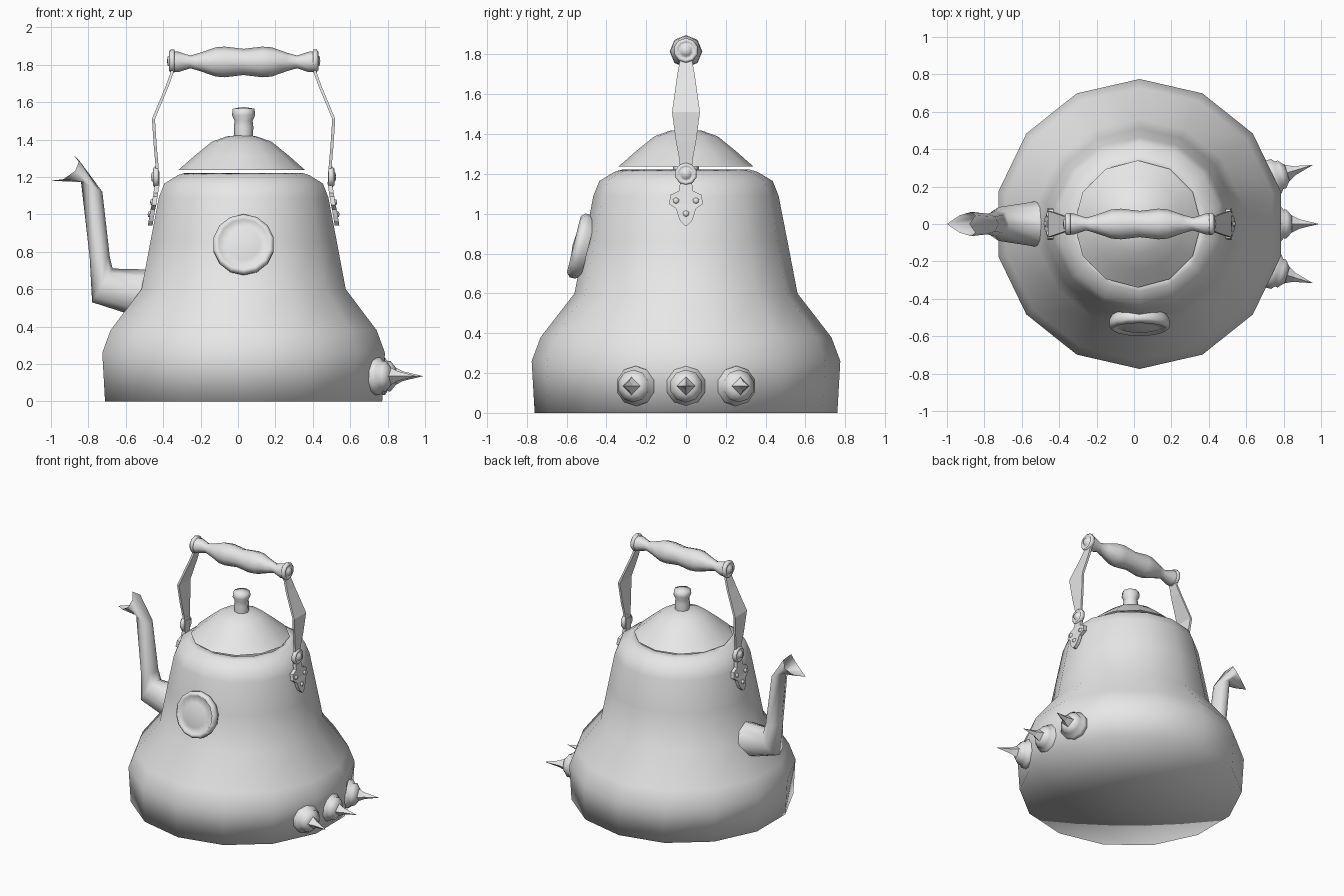
import bpy, bmesh, math
from mathutils import Matrix, Vector

if "Cube" in bpy.data.objects:
    bpy.data.objects.remove(bpy.data.objects["Cube"])

CX = 0.03  # the body axis sits slightly right of centre
grey = bpy.data.materials.new("light grey metal")
grey.diffuse_color = (0.8, 0.8, 0.8, 1)
grey.use_nodes = True
grey.node_tree.nodes["Principled BSDF"].inputs["Base Color"].default_value = grey.diffuse_color


def finish(name, bm, smooth=True):
    bmesh.ops.recalc_face_normals(bm, faces=bm.faces[:])
    for f in bm.faces:
        f.smooth = smooth
    me = bpy.data.meshes.new(name)
    bm.to_mesh(me)
    bm.free()
    me.materials.append(grey)
    ob = bpy.data.objects.new(name, me)
    bpy.context.scene.collection.objects.link(ob)
    return ob


def bridge(bm, rings):
    for a, b in zip(rings, rings[1:]):
        n = max(len(a), len(b))
        for i in range(n):
            j = (i + 1) % n
            if len(a) == 1:
                bm.faces.new((a[0], b[j], b[i]))
            elif len(b) == 1:
                bm.faces.new((a[i], a[j], b[0]))
            else:
                bm.faces.new((a[i], a[j], b[j], b[i]))


def lathe(name, profile, sides, origin, axis=(0, 0, 1), smooth=True):
    """Turn (radius, height) points around an axis."""
    bm = bmesh.new()
    rot = Vector(axis).to_track_quat('Z', 'Y').to_matrix().to_4x4()
    mat = Matrix.Translation(origin) @ rot
    rings = []
    for r, z in profile:
        angles = [0] if r == 0 else [2 * math.pi * k / sides - math.pi / 2 for k in range(sides)]
        rings.append([bm.verts.new(mat @ Vector((r * math.cos(a), r * math.sin(a), z))) for a in angles])
    bridge(bm, rings)
    return finish(name, bm, smooth)


def plate(name, rows, side, thick=0.016):
    """Thin plate facing +-x from rows of (z, half width, distance from axis)."""
    bm = bmesh.new()
    rings = []
    for z, w, x in rows:
        corners = [(x, -w), (x, w), (x - thick, w), (x - thick, -w)]
        rings.append([bm.verts.new((CX + side * cx, y, z)) for cx, y in corners])
    bridge(bm, rings)
    bm.faces.new(rings[0])
    bm.faces.new(rings[-1])
    return finish(name, bm, False)


# Kettle body
lathe("body", [(0, 0), (0.76, 0), (0.775, 0.26), (0.73, 0.38), (0.56, 0.6), (0.51, 0.86),
               (0.465, 1.09), (0.435, 1.165), (0.36, 1.21), (0.32, 1.222), (0.3, 1.19)],
      14, (CX, 0, 0))

# Lid and knob
lathe("lid", [(0.34, 1.236), (0.25, 1.315), (0.16, 1.388), (0.08, 1.417), (0, 1.425)], 12, (0.02, 0, 0))
lathe("lid_knob", [(0.05, 1.4), (0.052, 1.47), (0.048, 1.5), (0.062, 1.53), (0.058, 1.565), (0, 1.575)],
      8, (0.03, 0, 0))

# Round front window
lathe("round_window", [(0.15, -0.03), (0.165, 0), (0.165, 0.025), (0.145, 0.045), (0.135, 0.03),
                       (0.09, 0.042), (0, 0.05)],
      14, (CX, -0.52, 0.835), (0, -math.cos(0.24), math.sin(0.24)))

# Spout: inner edge (x, z), outer edge (x, z), half width, sideways notch
bm = bmesh.new()
rings = []
for xi, zi, xo, zo, w, notch in [(-0.47, 0.705, -0.53, 0.45, 0.125, 0),
                                 (-0.67, 0.71, -0.78, 0.53, 0.09, 0),
                                 (-0.685, 0.77, -0.793, 0.77, 0.07, 0),
                                 (-0.725, 1.12, -0.84, 1.18, 0.055, 0),
                                 (-0.88, 1.32, -1.0, 1.18, 0.065, 0.07)]:
    ring = []
    for k in range(8):
        a = math.pi * k / 4
        t, s = (1 - math.cos(a)) / 2, math.sin(a)
        ring.append(bm.verts.new((xi + (xo - xi) * t + notch * abs(s), w * s,
                                  zi + (zo - zi) * t - 0.25 * notch * abs(s))))
    rings.append(ring)
bridge(bm, rings)
finish("spout", bm)

# Spiked studs on the right side
for label, y, turn in [("front", -0.25, -0.3), ("middle", 0, 0), ("back", 0.25, 0.3)]:
    axis = (math.cos(turn), math.sin(turn), 0)
    base = (0.765 - 0.3 * abs(y) * abs(turn), y, 0.135)
    lathe(label + "_stud", [(0.085, -0.045), (0.102, -0.01), (0.1, 0.02), (0.08, 0.035),
                            (0.082, 0.05), (0.045, 0.08), (0, 0.08)], 10, base, axis)
    lathe(label + "_spike", [(0.058, 0.055), (0.025, 0.12), (0, 0.225)], 4, base, axis, False)

# Handle grip
half = [(0.07, 0), (0.082, 0.1), (0.078, 0.15), (0.05, 0.23), (0.034, 0.285), (0.055, 0.35), (0.055, 0.37)]
lathe("grip", [(r, -z) for r, z in half[:0:-1]] + half, 8, (CX, 0, 1.815), (1, 0, 0))

# Straps, brackets and rivets, mirrored left and right
for side, label in [(-1, "left"), (1, "right")]:
    out = (side, 0, 0)
    plate(label + "_strap", [(1.85, 0.03, 0.39), (1.76, 0.033, 0.39), (1.69, 0.045, 0.415),
                             (1.51, 0.07, 0.49), (1.36, 0.05, 0.48), (1.27, 0.033, 0.472),
                             (1.16, 0.025, 0.465)], side)
    plate(label + "_bracket", [(1.23, 0.03, 0.475), (1.155, 0.03, 0.475), (1.115, 0.035, 0.482),
                               (1.095, 0.078, 0.485), (1.05, 0.085, 0.492), (1.025, 0.05, 0.498),
                               (0.99, 0.04, 0.504), (0.965, 0.03, 0.508), (0.94, 0.006, 0.512)], side, 0.025)
    for part, z, x, r in [("upper_washer", 1.82, 0.37, 0.062), ("lower_washer", 1.2, 0.455, 0.056)]:
        lathe(label + "_" + part, [(0, 0), (r, 0), (r, 0.02), (r * 0.8, 0.03), (r * 0.7, 0.022),
                                   (r * 0.5, 0.025), (r * 0.4, 0.036), (0, 0.04)],
              10, (CX + side * x, 0, z), out)
    for i, (y, z, x) in enumerate([(-0.05, 1.065, 0.487), (0.05, 1.065, 0.487), (0, 1.0, 0.5)]):
        lathe(f"{label}_rivet_{i + 1}", [(0.017, 0), (0.013, 0.01), (0, 0.013)], 6,
              (CX + side * x, y, z), out)
